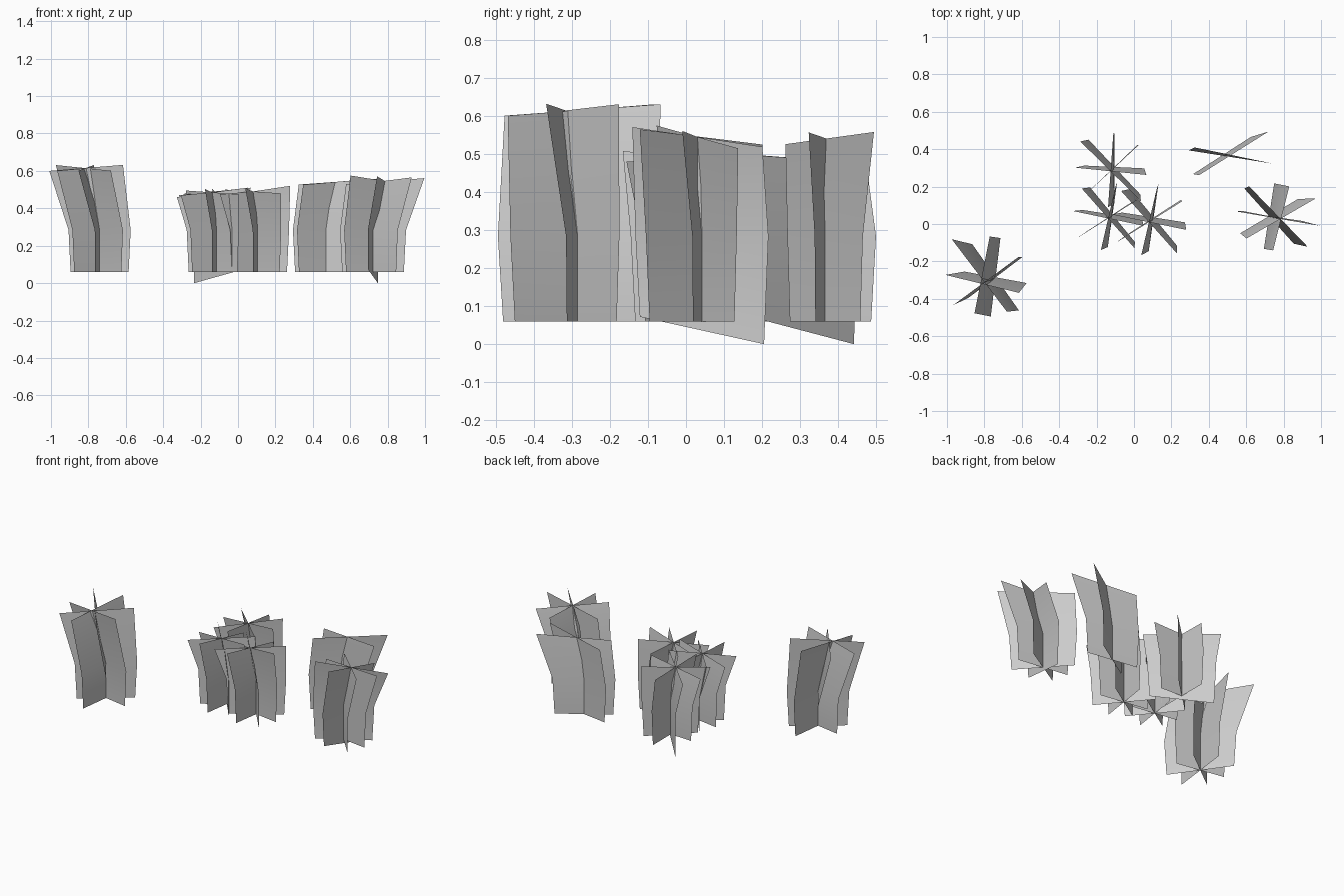
import bpy
from mathutils import Vector, Matrix

if "Cube" in bpy.data.objects:
    bpy.data.objects.remove(bpy.data.objects["Cube"])

# Four crossed foliage cards: half-width vector at the bottom and at the top
CARDS = [((.160, -.025), (.203, -.042)),
         ((.140, .090), (.180, .113)),
         ((-.120, .145), (-.152, .170)),
         ((.025, .172), (.042, .180))]
MID_Z = .284

# name, base xy, top xy, top z, xy scale, turn, top tilt of each card, sunken card
CLUMPS = [
    ("far_left_clump", (-.74, -.285), (-.812, -.32), .616, (.97, 1.14), 0,
     (.016, .015, .015, .015), None),
    ("back_clump", (-.105, .305), (-.125, .282), .49, (.92, 1.05), .13,
     (.02, .015, -.01, -.015), 2),
    ("middle_left_clump", (-.115, .050), (-.138, .030), .485, (.93, .94), 0,
     (.025, .015, .01, -.018), None),
    ("middle_right_clump", (.105, .035), (.08, .010), .49, (.98, .98), 0,
     (.03, .015, .01, -.018), None),
    ("right_clump", (.722, .042), (.787, .030), .545, (1.03, .95), 0,
     (.016, -.03, -.02, -.026), 3),
    ("back_right_pair", (.470, .366), (.534, .366), .542, (1.03, 1.03), 0,
     (.015, .016), None),
]

# Extra lean of single cards at the top edge: (clump, card) -> xy
LEAN = {("far_left_clump", 1): (.02, .015),
        ("far_left_clump", 2): (-.015, .045),
        ("far_left_clump", 3): (0, .048),
        ("right_clump", 2): (-.015, .01),
        ("back_right_pair", 1): (0, .012)}


def card(name, base, top, top_z, scale, turn, low, high, tilt, sunk):
    """One upright card in three rows: straight below, leaning above."""
    rot = Matrix.Rotation(turn, 2)
    low, high = (rot @ Vector((v[0] * scale[0], v[1] * scale[1]))
                 for v in (low, high))
    bottom_z, bottom_tilt = (.036, -.036) if sunk else (.06, 0)
    rows = [(base, low, bottom_z, bottom_tilt),
            (base, low * 1.07, MID_Z, 0),
            (top, high, top_z, tilt)]
    verts = []
    for centre, half, z, dz in rows:
        for side in (-1, 1):
            verts.append((*(centre + half * side), z + dz * side))
    mesh = bpy.data.meshes.new(name)
    mesh.from_pydata(verts, [], [(0, 1, 3, 2), (2, 3, 5, 4)])
    mesh.shade_smooth()
    bpy.context.collection.objects.link(bpy.data.objects.new(name, mesh))


# Build every clump from the shared card pattern
for name, base, top, top_z, scale, turn, tilts, sunk in CLUMPS:
    for i, tilt in enumerate(tilts):
        card_top = Vector(top) + Vector(LEAN.get((name, i), (0, 0)))
        card(f"{name}_card_{i + 1}", Vector(base), card_top, top_z, scale,
             turn, *CARDS[i], tilt, i == sunk)
